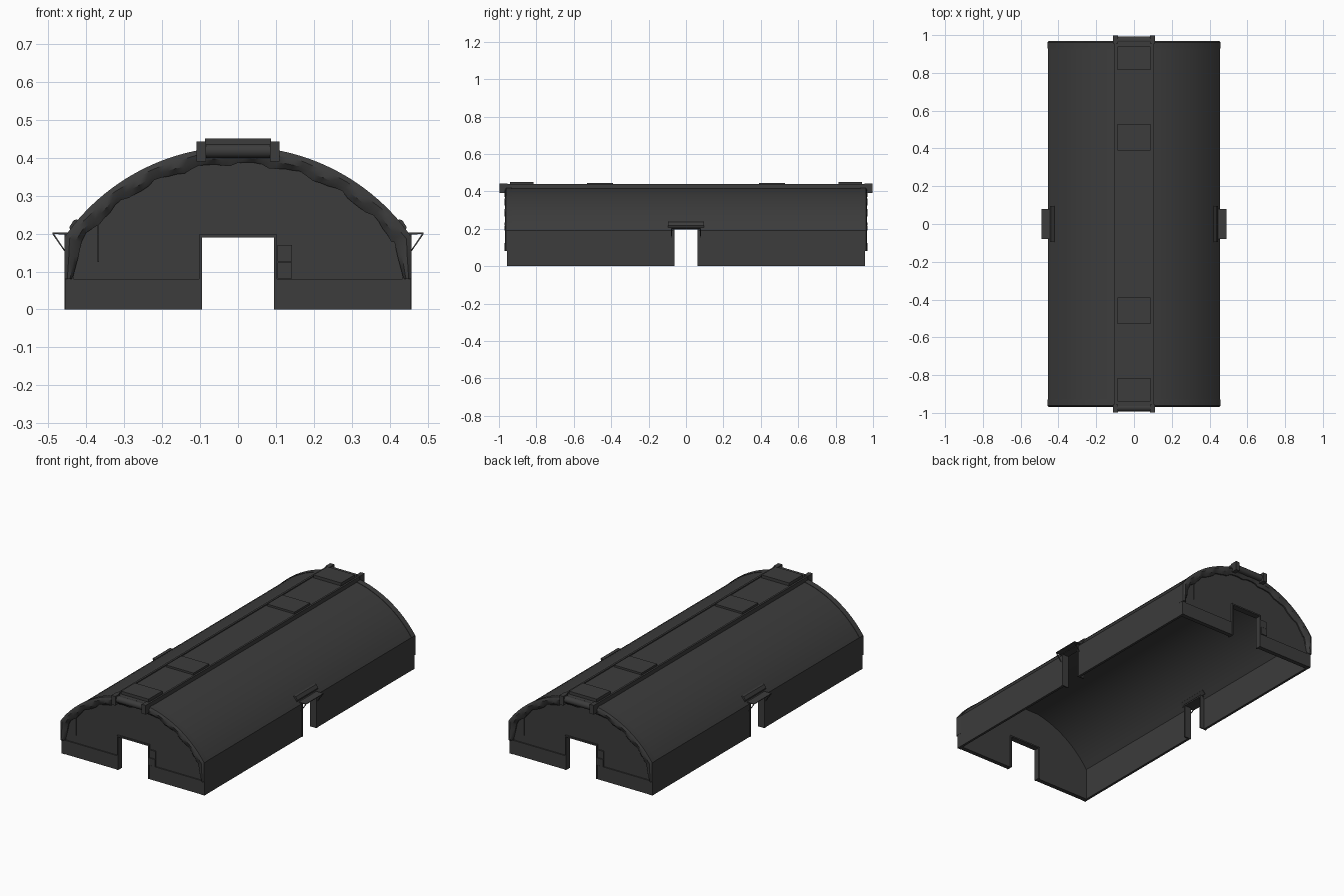
import bpy, bmesh, math
from mathutils import Vector

if "Cube" in bpy.data.objects:
    bpy.data.objects.remove(bpy.data.objects["Cube"])

DARK = bpy.data.materials.new("charcoal")
DARK.diffuse_color = (0.045, 0.045, 0.045, 1)
DARK.use_nodes = True
DARK.node_tree.nodes["Principled BSDF"].inputs["Base Color"].default_value = DARK.diffuse_color

HW, EAVE, TOP = 0.455, 0.19, 0.427           # half width, eave height, arch top
RAD = (HW**2 + (TOP - EAVE)**2) / (2 * (TOP - EAVE))
CZ = TOP - RAD
ANG = math.asin(HW / RAD)


def arch(off=0.0, n=32):
    """Arch points from right eave to left eave, shrunk inwards by off."""
    r, w = RAD - off, HW - off
    a = math.asin(w / r)
    return [(r * math.sin(a - 2 * a * i / n), CZ + r * math.cos(a - 2 * a * i / n))
            for i in range(n + 1)]


def finish(name, bm, smooth=False, twin=False):
    bmesh.ops.recalc_face_normals(bm, faces=bm.faces)
    me = bpy.data.meshes.new(name)
    bm.to_mesh(me)
    bm.free()
    me.materials.append(DARK)
    ob = bpy.data.objects.new(name, me)
    bpy.context.collection.objects.link(ob)
    bpy.context.view_layer.objects.active = ob
    if smooth:
        bpy.ops.object.select_all(action='DESELECT')
        ob.select_set(True)
        bpy.ops.object.shade_smooth_by_angle(angle=math.radians(32))
    if twin:                                  # half-turn copy for the other end / side
        t = bpy.data.objects.new(name + "_opposite", me)
        t.rotation_euler.z = math.pi
        bpy.context.collection.objects.link(t)
    return ob


def prism(name, pts, a, b, axis='y', **kw):
    """Extrude a 2D outline: axis y takes (x, z) points, axis x takes (y, z)."""
    bm = bmesh.new()
    put = (lambda p, d: (p[0], d, p[1])) if axis == 'y' else (lambda p, d: (d, p[0], p[1]))
    f = bm.faces.new([bm.verts.new(put(p, a)) for p in pts])
    ext = bmesh.ops.extrude_face_region(bm, geom=[f])
    vs = [v for v in ext['geom'] if isinstance(v, bmesh.types.BMVert)]
    bmesh.ops.translate(bm, verts=vs, vec=put((0, 0), b - a))
    return finish(name, bm, **kw)


def box(name, x, y, z, **kw):
    return prism(name, [(x[0], z[0]), (x[1], z[0]), (x[1], z[1]), (x[0], z[1])], *y, **kw)


def door_frame(name, w, h, t, a, b, axis):
    pts = [(-w - t, 0), (-w - t, h + t), (w + t, h + t), (w + t, 0),
           (w, 0), (w, h), (-w, h), (-w, 0)]
    return prism(name, pts, a, b, axis, twin=True)


# Arched shell: outer profile joined to an inner offset, side doorways cut through
T = 0.014
outer = [(HW, 0)] + arch() + [(-HW, 0)]
inner = [(HW - T, 0)] + arch(T) + [(-HW + T, 0)]
shell = prism("arched_shell", outer + inner[::-1], -0.955, 0.955)
cutter = box("side_door_cutter", (-0.6, 0.6), (-0.062, 0.062), (-0.1, 0.195))
cutter.hide_render = True
mod = shell.modifiers.new("doors", 'BOOLEAN')
mod.operation, mod.object, mod.solver = 'DIFFERENCE', cutter, 'EXACT'
bpy.context.view_layer.objects.active = shell
bpy.ops.object.modifier_apply(modifier="doors")
bpy.data.objects.remove(cutter)
bpy.ops.object.select_all(action='DESELECT')
shell.select_set(True)
bpy.ops.object.shade_smooth_by_angle(angle=math.radians(25))

# End walls with door notch
DW, DH = 0.095, 0.19
S = T * 0.6
wall = ([(HW - S, 0)] + arch(S) + [(-HW + S, 0), (-DW, 0), (-DW, DH), (DW, DH), (DW, 0)])
prism("end_wall", wall, -0.948, -0.93, twin=True)
door_frame("end_door_frame", DW, DH, 0.008, -0.957, -0.922, 'y')

# Base plinth strips either side of each end door
for s, n in ((-1, "left"), (1, "right")):
    box("plinth_" + n, sorted((s * 0.103, s * 0.452)), (-0.955, -0.947), (0, 0.08), twin=True)

# Control box beside each end door, and a conduit on the other side
box("control_box", (0.104, 0.142), (-0.958, -0.947), (0.082, 0.124), twin=True)
box("control_box_upper", (0.104, 0.142), (-0.956, -0.947), (0.126, 0.17), twin=True)
box("conduit", (-0.371, -0.367), (-0.952, -0.946), (0.125, 0.23), twin=True)

# Draped fabric trim with a wavy inner edge following the arch
side = [(0.08, 0.018, 0), (0.11, 0.026, 0), (0.14, 0.034, 0), (EAVE, 0.044, 0.3)]
stations = [(Vector((HW, z)), Vector((1, nz)).normalized(), d) for z, d, nz in side]
N = 48
for i in range(1, N):
    a = ANG - 2 * ANG * i / N
    n = Vector((math.sin(a), math.cos(a)))
    wave = 0.042 + 0.005 * math.sin(i * 1.05) + 0.002 * math.sin(i * 2.3)
    stations.append((Vector((0, CZ)) + n * RAD, n, wave))
stations += [(Vector((-p.x, p.y)), Vector((-n.x, n.y)), d) for p, n, d in stations[3::-1]]
bm = bmesh.new()
rings = []
for i, (p, n, d) in enumerate(stations):
    fold = 0.004 * math.sin(i * 1.3)
    ring = []
    for y, o in ((-0.93, -0.004), (-0.93, 0.002), (-0.962, 0.003), (-0.969, -d * 0.25),
                 (-0.966 - fold, -d * 0.65), (-0.955, -d), (-0.945, -d)):
        q = p + n * o
        ring.append(bm.verts.new((q.x, y, q.y)))
    rings.append(ring)
for r0, r1 in zip(rings, rings[1:]):
    for k in range(len(r0)):
        j = (k + 1) % len(r0)
        bm.faces.new((r0[k], r0[j], r1[j], r1[k]))
bm.faces.new(rings[0])
bm.faces.new(rings[-1][::-1])
finish("fabric_trim", bm, smooth=True, twin=True)

# Corner strips below the fabric
for s, n in ((-1, "left"), (1, "right")):
    box("corner_post_" + n, sorted((s * 0.434, s * 0.456)), (-0.957, -0.94), (0, 0.085), twin=True)

# Ridge strip with edge rails, end brackets, end rolls and roof hatches
box("ridge_strip", (-0.1, 0.1), (-0.975, 0.975), (0.405, 0.434))
for s, n in ((-1, "left"), (1, "right")):
    box("ridge_rail_" + n, sorted((s * 0.096, s * 0.107)), (-0.98, 0.98), (0.405, 0.440))
    box("ridge_bracket_" + n, sorted((s * 0.084, s * 0.110)), (-0.998, -0.955), (0.39, 0.443),
        twin=True)
roll = [(-0.973 + 0.019 * math.cos(k * math.pi / 6), 0.418 + 0.019 * math.sin(k * math.pi / 6))
        for k in range(12)]
prism("ridge_end_roll", roll, -0.09, 0.09, 'x', smooth=True, twin=True)
box("end_roof_hatch", (-0.0875, 0.0875), (-0.94, -0.815), (0.43, 0.451), twin=True)
box("middle_roof_hatch", (-0.0875, 0.0875), (-0.53, -0.39), (0.43, 0.445), twin=True)

# Side doors: frame, rolled hood, flat awning and triangular struts
door_frame("side_door_frame", 0.062, 0.195, 0.008, 0.415, 0.458, 'x')
prism("side_hood", [(0.408, 0.220), (0.424, 0.238), (0.434, 0.235), (0.445, 0.217),
                    (0.441, 0.205), (0.425, 0.203)], -0.095, 0.095, twin=True)
prism("side_awning", [(0.43, 0.197), (0.49, 0.199), (0.49, 0.203), (0.43, 0.203)],
      -0.08, 0.08, twin=True)
for y, n in ((-0.079, "front"), (0.075, "back")):
    prism("awning_strut_" + n, [(0.454, 0.153), (0.458, 0.153), (0.49, 0.199), (0.485, 0.199)],
          y, y + 0.004, twin=True)
